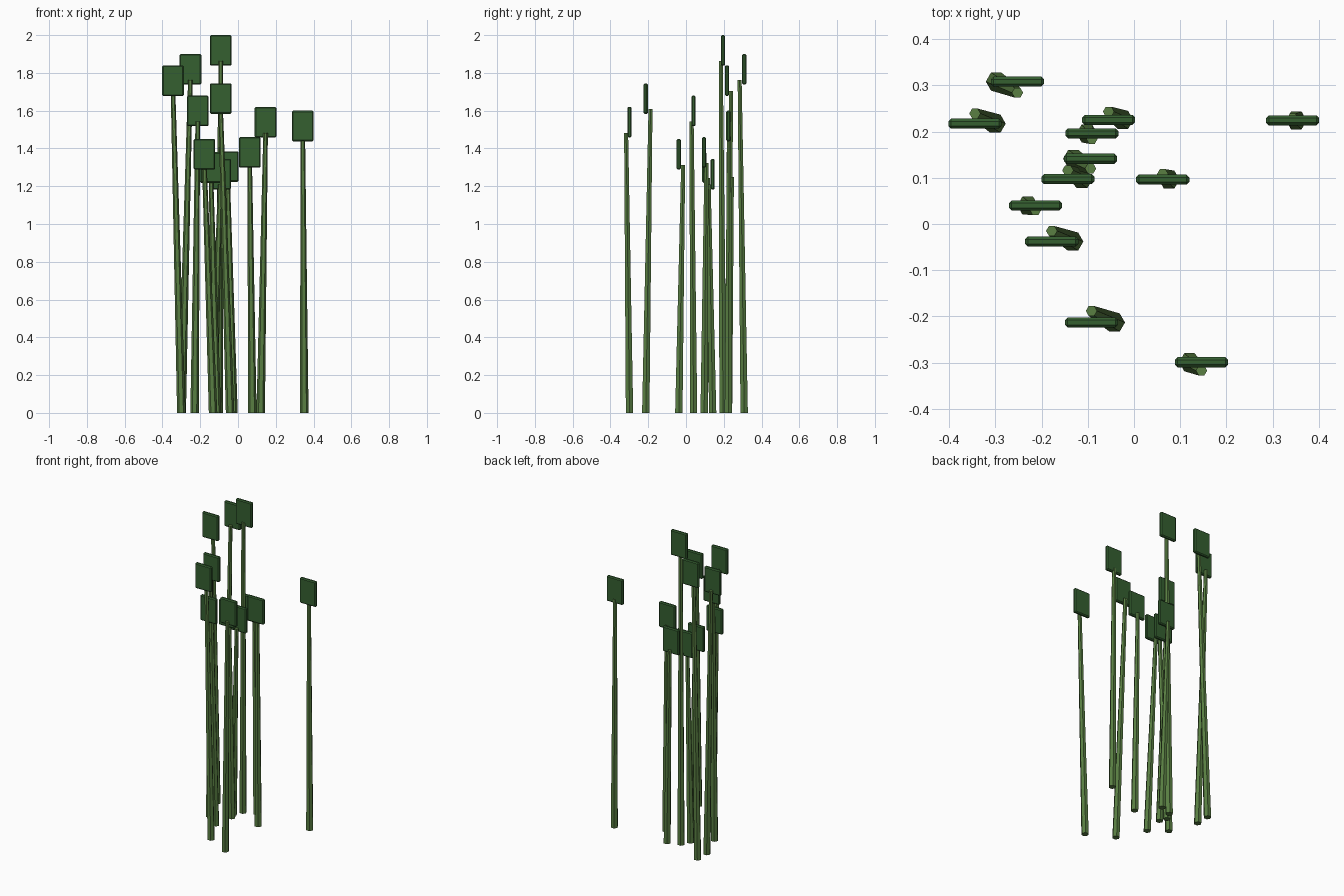
import bpy, bmesh
from math import cos, sin, pi

if "Cube" in bpy.data.objects:
    bpy.data.objects.remove(bpy.data.objects["Cube"])

def material(name, rgb):
    m = bpy.data.materials.new(name)
    m.diffuse_color = (*rgb, 1)
    m.use_nodes = True
    m.node_tree.nodes["Principled BSDF"].inputs["Base Color"].default_value = m.diffuse_color
    return m

stem_mat = material("stem green", (0.10, 0.21, 0.055))
leaf_mat = material("leaf green", (0.035, 0.115, 0.03))

def finish(name, bm, mat):
    bmesh.ops.recalc_face_normals(bm, faces=bm.faces)
    me = bpy.data.meshes.new(name)
    bm.to_mesh(me)
    bm.free()
    me.materials.append(mat)
    ob = bpy.data.objects.new(name, me)
    bpy.context.collection.objects.link(ob)
    return ob

# Leaning, tapered six-sided stem
def stem(i, base, top):
    bm = bmesh.new()
    rings = []
    for (x, y, z), r in ((base, 0.0225), (top, 0.0122)):
        rings.append([bm.verts.new((x + r * cos(k * pi / 3), y + r * sin(k * pi / 3), z))
                      for k in range(6)])
    lo, hi = rings
    for k in range(6):
        n = (k + 1) % 6
        bm.faces.new((lo[k], lo[n], hi[n], hi[k]))
    bm.faces.new(lo)
    bm.faces.new(hi)
    finish(f"stem_{i}", bm, stem_mat)

# Flat rectangular head with chamfered edges
def head(i, x, y, top):
    bm = bmesh.new()
    bmesh.ops.create_cube(bm, size=1)
    bmesh.ops.scale(bm, vec=(0.115, 0.022, 0.162), verts=bm.verts)
    bmesh.ops.bevel(bm, geom=bm.edges[:], offset=0.006, segments=1, affect='EDGES')
    bmesh.ops.translate(bm, vec=(x, y, top - 0.081), verts=bm.verts)
    finish(f"head_{i}", bm, leaf_mat)

# base x, base y, stem-top x, stem-top y, overall height
PLANTS = [
    (-0.300, 0.217, -0.344, 0.239, 1.84),
    (-0.298, 0.308, -0.252, 0.284, 1.90),
    (-0.230, 0.040, -0.213, 0.030, 1.68),
    (-0.132, -0.038, -0.178, -0.015, 1.45),
    (-0.102, 0.196, -0.091, 0.184, 2.00),
    (-0.042, -0.213, -0.092, -0.188, 1.745),
    (-0.024, 0.225, -0.055, 0.243, 1.385),
    (-0.131, 0.141, -0.094, 0.120, 1.345),
    (-0.112, 0.097, -0.143, 0.116, 1.38),
    (0.076, 0.096, 0.062, 0.108, 1.46),
    (0.120, -0.299, 0.146, -0.317, 1.62),
    (0.351, 0.224, 0.343, 0.228, 1.60),
]
for i, (bx, by, tx, ty, h) in enumerate(PLANTS, 1):
    stem(i, (bx, by, 0), (tx, ty, h - 0.137))
    head(i, tx, by, h)
